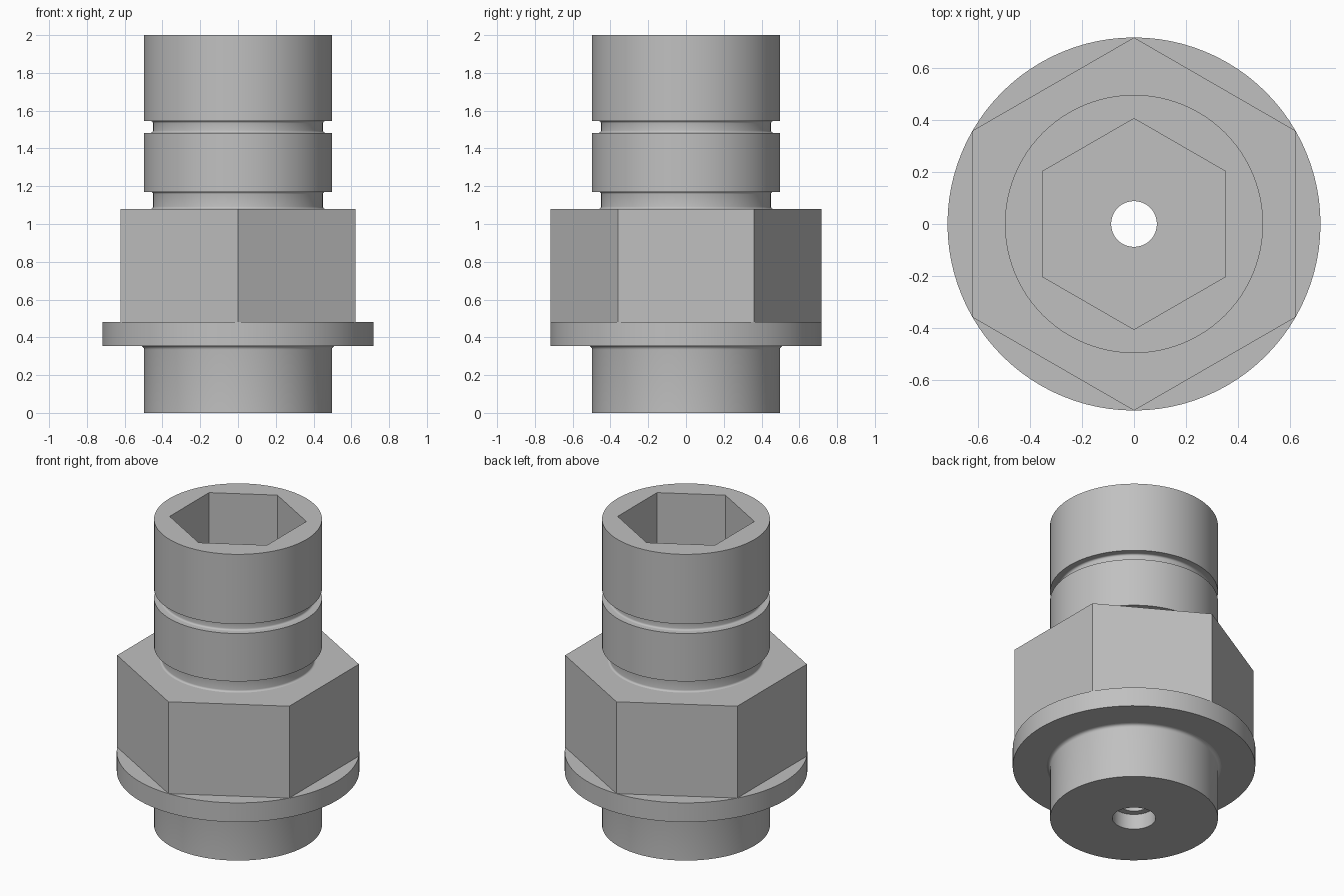
import bpy
import bmesh
import math

if "Cube" in bpy.data.objects:
    bpy.data.objects.remove(bpy.data.objects["Cube"])

SEGMENTS = 96  # multiple of 12, so hexagon corners fall on vertices

steel = bpy.data.materials.new("plain grey metal")
steel.diffuse_color = (0.53, 0.53, 0.53, 1.0)
steel.use_nodes = True
steel.node_tree.nodes["Principled BSDF"].inputs["Base Color"].default_value = steel.diffuse_color


def ring_point(section, i):
    """Point on a ring: section is (radius, z) or (corner radius, z, 'hex')."""
    r, z = section[:2]
    t = 2 * math.pi * i / SEGMENTS
    if len(section) == 3:
        sixth = math.pi / 3
        off = (t - sixth / 2 + 1e-9) % sixth - sixth / 2
        r *= math.cos(sixth / 2) / math.cos(off)
    return (r * math.cos(t), r * math.sin(t), z)


def loft(name, sections):
    """Shell through rings, with its outside to the right of the path."""
    bm = bmesh.new()
    rings = [[bm.verts.new(ring_point(s, i)) for i in range(SEGMENTS)]
             for s in sections]
    for a, b in zip(rings, rings[1:]):
        for i in range(SEGMENTS):
            j = (i + 1) % SEGMENTS
            bm.faces.new((a[i], a[j], b[j], b[i]))
    bmesh.ops.remove_doubles(bm, verts=bm.verts, dist=1e-5)
    mesh = bpy.data.meshes.new(name)
    bm.to_mesh(mesh)
    bm.free()
    mesh.materials.append(steel)
    obj = bpy.data.objects.new(name, mesh)
    bpy.context.collection.objects.link(obj)
    bpy.ops.object.select_all(action='DESELECT')
    obj.select_set(True)
    bpy.context.view_layer.objects.active = obj
    bpy.ops.object.shade_smooth_by_angle(angle=math.radians(35))


def fillet(r, z, size, dz):
    """Concave corner on radius r meeting a face at height z; dz = +1 leads up to it."""
    pts = []
    for k in range(5):
        a = k / 4 * math.pi / 2
        pts.append((r + size * (1 - math.cos(a)), z - dz * size * (1 - math.sin(a))))
    return pts if dz > 0 else pts[::-1]


BODY, NECK, FLANGE = 0.497, 0.45, 0.718

# Lower collar with its end face and the small fillet under the flange
loft("lower_collar", [(0.128, 0), (BODY, 0)] + fillet(BODY, 0.355, 0.02, 1))

# Round flange
loft("flange", [(BODY + 0.02, 0.355), (FLANGE, 0.355), (FLANGE, 0.48),
                (FLANGE, 0.48, 'hex')])

# Wrench hexagon with its top face
loft("wrench_hexagon", [(FLANGE, 0.48, 'hex'), (FLANGE, 1.08, 'hex'),
                        (NECK + 0.012, 1.08)])

# Neck, middle band, seal groove and head
loft("grooved_spigot",
     fillet(NECK, 1.08, 0.012, -1) + fillet(NECK, 1.17, 0.012, 1)
     + [(BODY, 1.17), (BODY, 1.483)]
     + fillet(NECK, 1.483, 0.012, -1) + fillet(NECK, 1.545, 0.012, 1)
     + [(BODY, 1.545), (BODY, 2.0), (0.406, 2.0, 'hex')])

# Hexagon socket with a flat floor
loft("hexagon_socket", [(0.406, 2.0, 'hex'), (0.406, 1.2, 'hex'), (0.088, 1.2)])

# Through hole with a wider mouth at the bottom
loft("through_hole", [(0.088, 1.2), (0.088, 0.1), (0.128, 0.1), (0.128, 0)])
